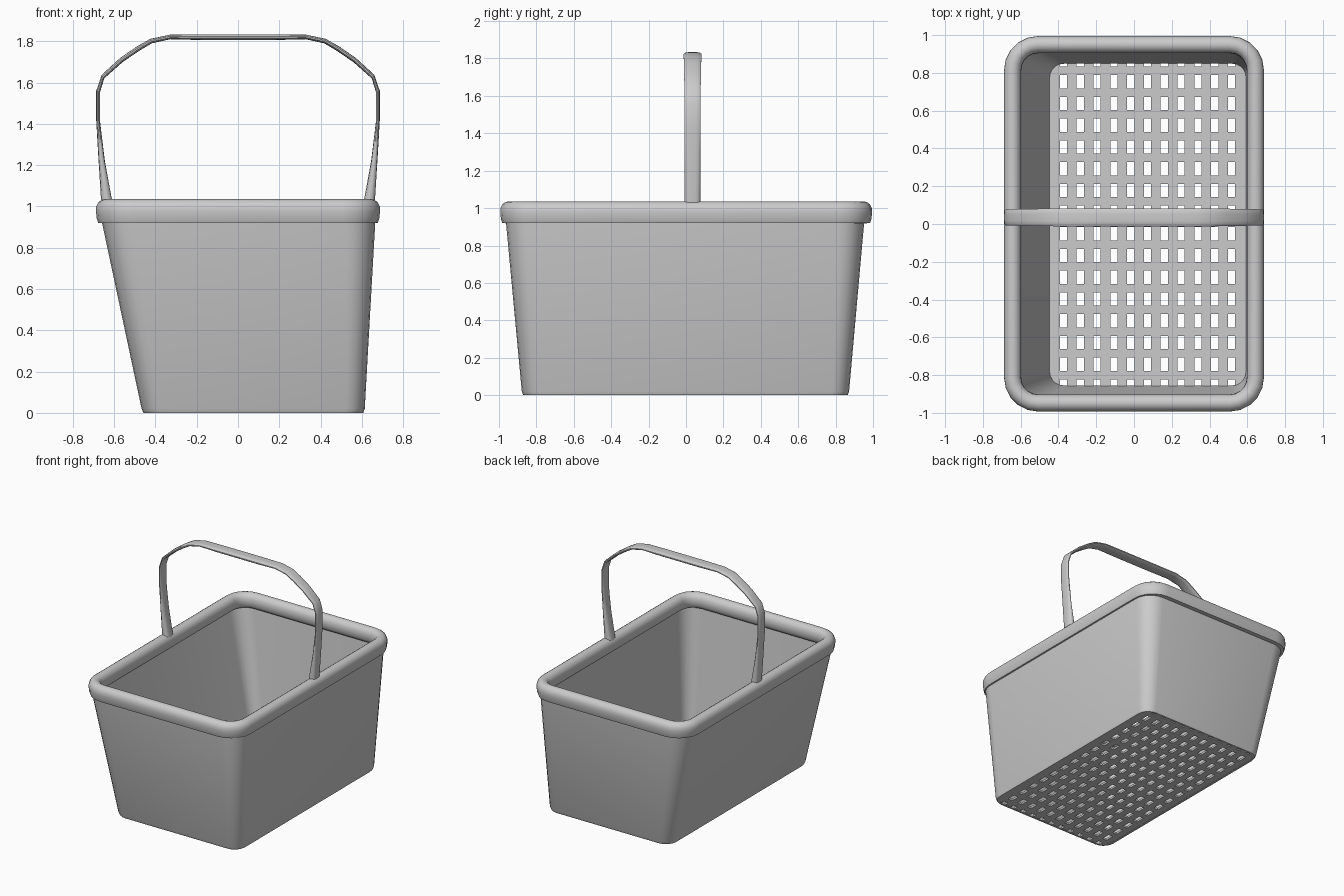
import bpy, bmesh, math
from mathutils import Vector

if "Cube" in bpy.data.objects:
    bpy.data.objects.remove(bpy.data.objects["Cube"])

CORNER_SEGS = 5


def rounded_rect(x0, x1, y0, y1, r, z, segs=CORNER_SEGS):
    """Counter-clockwise rounded rectangle at height z."""
    pts = []
    corners = [(x1 - r, y1 - r), (x0 + r, y1 - r), (x0 + r, y0 + r), (x1 - r, y0 + r)]
    for k, (cx, cy) in enumerate(corners):
        for i in range(segs + 1):
            a = math.pi / 2 * (k + i / segs)
            pts.append((cx + r * math.cos(a), cy + r * math.sin(a), z))
    return pts


def finish(name, bm, angle=40):
    bmesh.ops.recalc_face_normals(bm, faces=bm.faces)
    mesh = bpy.data.meshes.new(name)
    bm.to_mesh(mesh)
    bm.free()
    ob = bpy.data.objects.new(name, mesh)
    bpy.context.collection.objects.link(ob)
    bpy.ops.object.select_all(action='DESELECT')
    ob.select_set(True)
    bpy.context.view_layer.objects.active = ob
    bpy.ops.object.shade_smooth_by_angle(angle=math.radians(angle))
    return ob


def loft(name, rings, closed, angle=40):
    """Skin a list of closed rings; join last to first, or cap the ends."""
    bm = bmesh.new()
    vs = [[bm.verts.new(p) for p in ring] for ring in rings]
    n = len(vs[0])
    pairs = list(zip(vs, vs[1:])) + ([(vs[-1], vs[0])] if closed else [])
    for a, b in pairs:
        for i in range(n):
            j = (i + 1) % n
            bm.faces.new((a[i], a[j], b[j], b[i]))
    if not closed:
        bm.faces.new(vs[0])
        bm.faces.new(vs[-1])
    return finish(name, bm, angle)


# Tapered thin-walled tub, with a steeper slope on the left side
T = 0.015
loft("basket_wall", [
    rounded_rect(-0.458, 0.607, -0.870, 0.864, 0.09, 0.0),
    rounded_rect(-0.467, 0.614, -0.878, 0.872, 0.09, 0.02),
    rounded_rect(-0.667, 0.667, -0.966, 0.956, 0.14, 0.96),
    rounded_rect(-0.667 + T, 0.667 - T, -0.966 + T, 0.956 - T, 0.14 - T, 0.96),
    rounded_rect(-0.458 + T, 0.607 - T, -0.870 + T, 0.864 - T, 0.09 - T, 0.0),
], closed=True)

# Rolled rim: (outward offset, height) section swept round the opening
rim_section = [(0.045, 0.975), (0.044, 1.0), (0.033, 1.021), (0.017, 1.032), (0, 1.036),
               (-0.017, 1.032), (-0.033, 1.021), (-0.044, 1.0), (-0.046, 0.975),
               (-0.043, 0.945), (-0.03, 0.925), (0, 0.918), (0.034, 0.92), (0.041, 0.94)]
loft("basket_rim", [
    rounded_rect(-0.643 - d, 0.643 + d, -0.948 - d, 0.950 + d, 0.135 + d, z)
    for d, z in rim_section], closed=True, angle=60)

# Floor grille: grid with gaps left out, trimmed to the rounded outline
def cuts(first, pitch, count, half):
    return [first + pitch * i + s * half for i in range(count) for s in (-1, 1)]

xs = [-0.50] + cuts(-0.373, 0.0889, 11, 0.019) + [0.65]
ys = [-0.95] + cuts(-0.857, 0.115, 16, 0.035) + [0.95]
bm = bmesh.new()
grid = [[bm.verts.new((x, y, 0.002)) for y in ys] for x in xs]
for i in range(len(xs) - 1):
    for j in range(len(ys) - 1):
        if i % 2 == 1 and j % 2 == 1:
            continue
        bm.faces.new((grid[i][j], grid[i + 1][j], grid[i + 1][j + 1], grid[i][j + 1]))
outline = [Vector(p) for p in rounded_rect(-0.45, 0.6, -0.862, 0.856, 0.08, 0)]
for a, b in zip(outline, outline[1:] + outline[:1]):
    edge = b - a
    bmesh.ops.bisect_plane(bm, geom=bm.verts[:] + bm.edges[:] + bm.faces[:], plane_co=a,
                           plane_no=(edge.y, -edge.x, 0), clear_outer=True)
ext = bmesh.ops.extrude_face_region(bm, geom=bm.faces[:], use_keep_orig=True)
bmesh.ops.translate(bm, vec=(0, 0, 0.015),
                    verts=[g for g in ext["geom"] if isinstance(g, bmesh.types.BMVert)])
finish("floor_grille", bm, 30)

# Carry handle: (outer x, outer z, inner x, inner z, half width) for one side
half = [(0.660, 0.99, 0.602, 0.99, 0.042), (0.664, 1.04, 0.612, 1.04, 0.042),
        (0.676, 1.23, 0.645, 1.22, 0.042), (0.687, 1.42, 0.668, 1.41, 0.042),
        (0.687, 1.56, 0.668, 1.555, 0.042), (0.660, 1.638, 0.648, 1.62, 0.043),
        (0.570, 1.72, 0.558, 1.70, 0.045), (0.490, 1.775, 0.480, 1.753, 0.046),
        (0.425, 1.812, 0.418, 1.79, 0.047), (0.330, 1.832, 0.328, 1.810, 0.048),
        (0.170, 1.834, 0.170, 1.806, 0.048)]
path = half + [(-a, b, -c, d, w) for a, b, c, d, w in reversed(half)]
# (across width, inner-to-outer fraction): soft-edged strap section
strap = [(-1, 0.35), (-0.8, 0.08), (-0.4, 0), (0.4, 0), (0.8, 0.08), (1, 0.35),
         (1, 0.65), (0.8, 0.92), (0.4, 1), (-0.4, 1), (-0.8, 0.92), (-1, 0.65)]
loft("carry_handle", [
    [(xi + (xo - xi) * t, 0.035 + w * u, zi + (zo - zi) * t) for u, t in strap]
    for xo, zo, xi, zi, w in path], closed=False, angle=50)
